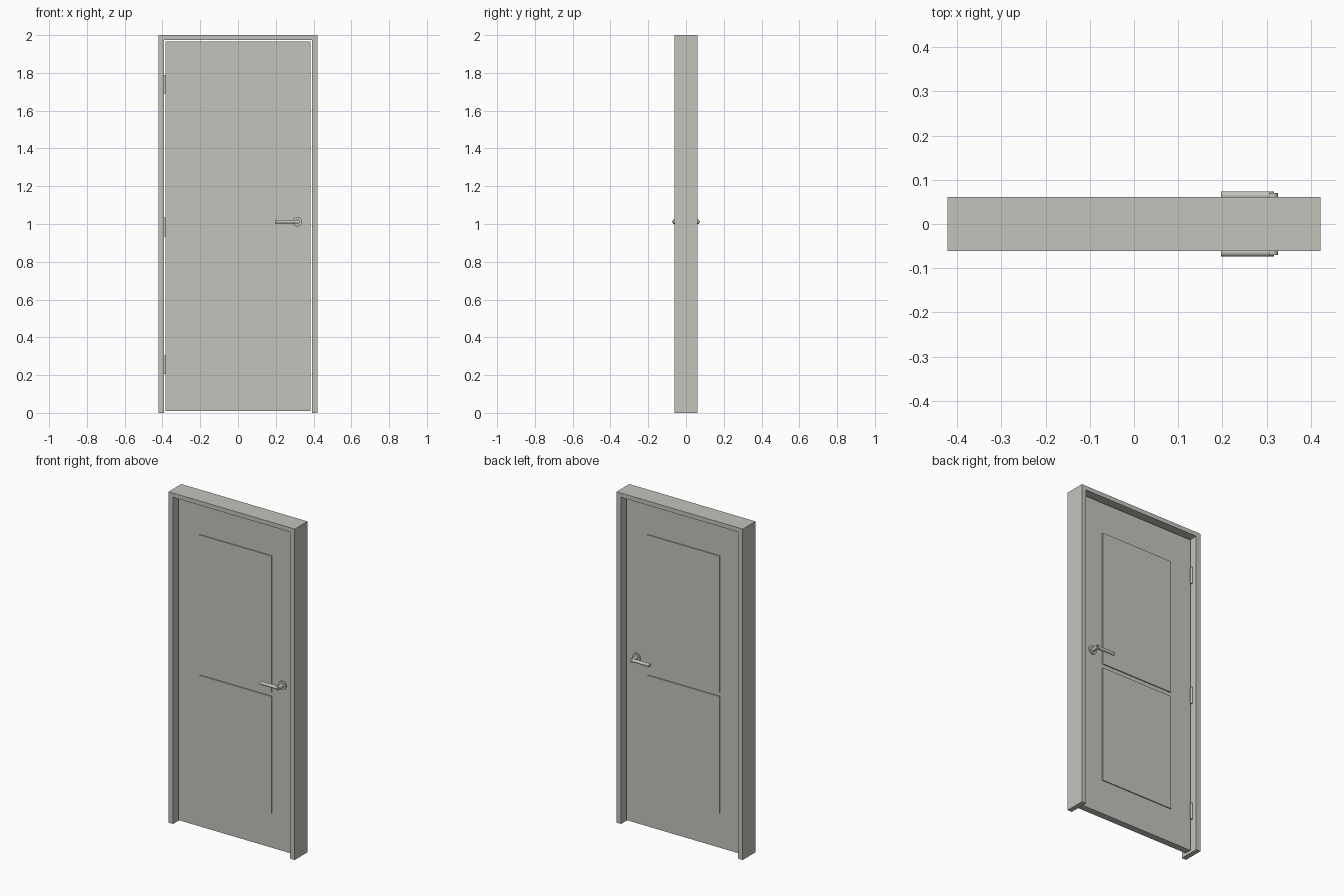
import bpy
import math

cube = bpy.data.objects.get("Cube")
if cube:
    bpy.data.objects.remove(cube, do_unlink=True)

paint = bpy.data.materials.new("warm_grey")
paint.use_nodes = True
GREY = (0.55, 0.55, 0.51, 1)
paint.diffuse_color = GREY
paint.node_tree.nodes["Principled BSDF"].inputs["Base Color"].default_value = GREY


def finish(name):
    obj = bpy.context.object
    obj.name = name
    obj.data.materials.append(paint)
    return obj


def box(name, low, high):
    """Box between two opposite corners."""
    centre = [(a + b) / 2 for a, b in zip(low, high)]
    bpy.ops.mesh.primitive_cube_add(size=1, location=centre)
    bpy.context.object.scale = [b - a for a, b in zip(low, high)]
    bpy.ops.object.transform_apply(location=False, rotation=False, scale=True)
    return finish(name)


def rod(name, radius, length, centre, axis):
    """Smooth cylinder along x, y or z."""
    turn = {"x": (0, math.pi / 2, 0), "y": (math.pi / 2, 0, 0), "z": (0, 0, 0)}[axis]
    bpy.ops.mesh.primitive_cylinder_add(vertices=32, radius=radius, depth=length,
                                        location=centre, rotation=turn)
    bpy.ops.object.shade_smooth_by_angle(angle=math.radians(40))
    return finish(name)


W, D, H = 0.422, 0.061, 2.0      # frame half width, half depth, height
INNER, HEAD = 0.392, 1.974       # frame opening
LEAF, FACE = 0.384, 0.02         # leaf half width, half thickness

# Frame: one arch profile, extruded through the wall depth
arch = [(-W, 0), (-INNER, 0), (-INNER, HEAD), (INNER, HEAD),
        (INNER, 0), (W, 0), (W, H), (-W, H)]
n = len(arch)
verts = [(x, y, z) for y in (-D, D) for x, z in arch]
faces = [tuple(range(n)), tuple(reversed(range(n, 2 * n)))]
faces += [(i, i + n, (i + 1) % n + n, (i + 1) % n) for i in range(n)]
mesh = bpy.data.meshes.new("door_frame")
mesh.from_pydata(verts, [], faces)
frame = bpy.data.objects.new("door_frame", mesh)
bpy.context.collection.objects.link(frame)
mesh.materials.append(paint)

# Leaf with a clear gap all round
box("door_leaf", (-LEAF, -FACE, 0.01), (LEAF, FACE, 1.966))

# Hinge knuckles on the back of the hanging side
for level, z in (("lower", 0.255), ("middle", 0.985), ("upper", 1.74)):
    rod(level + "_hinge", 0.007, 0.1, (-0.388, FACE + 0.005, z), "z")

# Raised panels and lever handles on both faces
for side, s in (("front", -1), ("back", 1)):
    for level, low, high in (("lower", 0.218, 0.926), ("upper", 0.951, 1.775)):
        ys = sorted((s * (FACE - 0.005), s * (FACE + 0.006)))
        box(f"{side}_{level}_panel", (-0.243, ys[0], low), (0.243, ys[1], high))
    hx, hz = 0.314, 1.012
    rod(side + "_handle_rose", 0.025, 0.008, (hx, s * (FACE + 0.004), hz), "y")
    rod(side + "_handle_shaft", 0.012, 0.05, (hx, s * (FACE + 0.025), hz), "y")
    rod(side + "_handle_lever", 0.01, 0.12, (0.257, s * 0.064, hz), "x")
